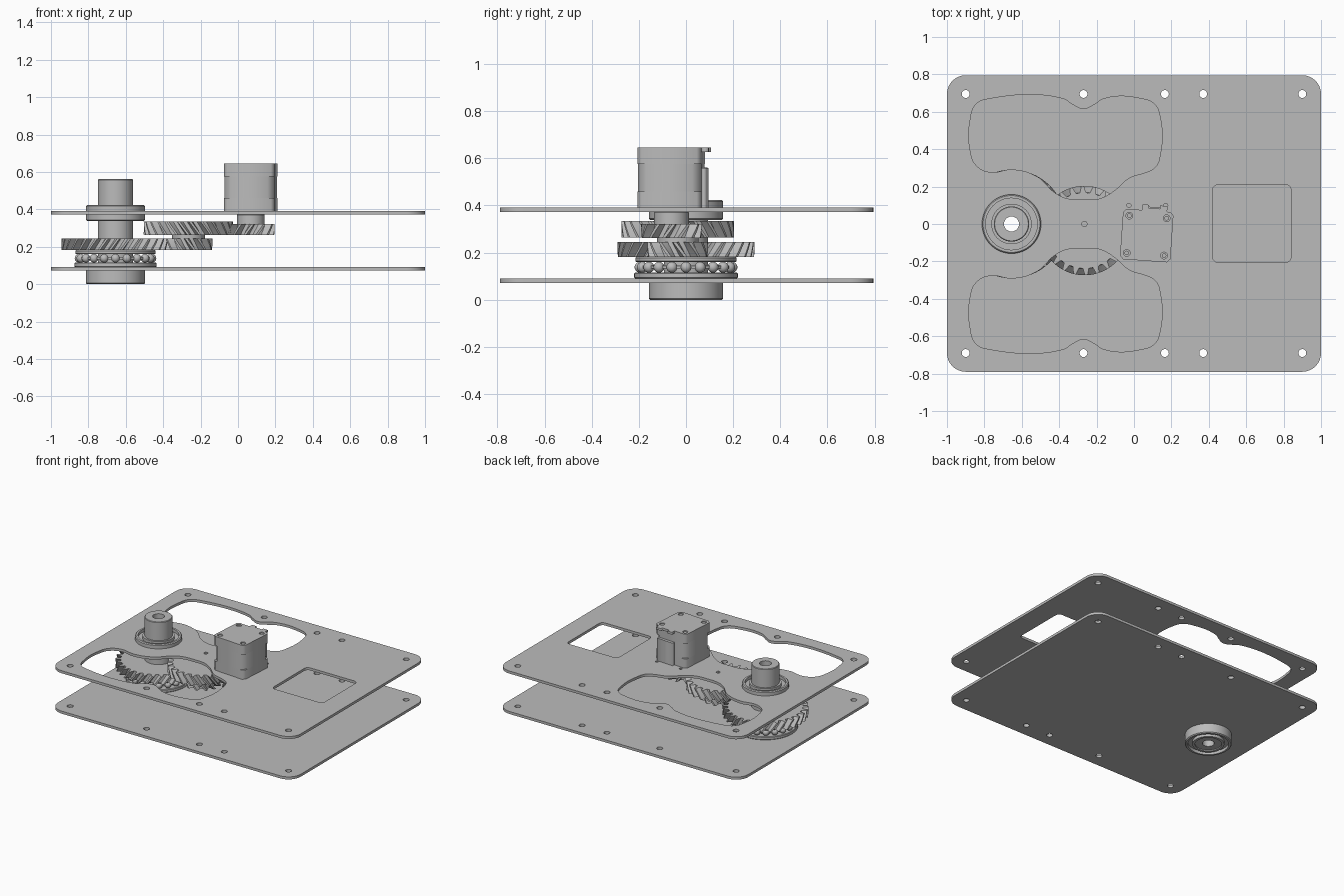
import bpy, bmesh, math
from math import cos, sin, pi, radians
from mathutils import Matrix

if "Cube" in bpy.data.objects:
    bpy.data.objects.remove(bpy.data.objects["Cube"])

grey = bpy.data.materials.new("machined grey")
grey.use_nodes = True
grey.diffuse_color = (0.5, 0.5, 0.5, 1)
grey.node_tree.nodes["Principled BSDF"].inputs["Base Color"].default_value = (0.5, 0.5, 0.5, 1)

OUT = (-0.655, 0.0)      # output axis
MID = (-0.265, -0.035)   # compound gear axis
MOT = (0.068, -0.062)    # motor axis
TILT = radians(-4)


def finish(name, mesh, loc=(0, 0, 0), rot=0.0, smooth=True):
    mesh.materials.clear()
    mesh.materials.append(grey)
    ob = bpy.data.objects.new(name, mesh)
    bpy.context.collection.objects.link(ob)
    ob.location = loc
    ob.rotation_euler.z = rot
    if smooth:
        bpy.ops.object.select_all(action='DESELECT')
        ob.select_set(True)
        bpy.context.view_layer.objects.active = ob
        bpy.ops.object.shade_smooth_by_angle(angle=radians(30))
    return ob


def from_bm(name, bm, **kw):
    bmesh.ops.recalc_face_normals(bm, faces=bm.faces)
    mesh = bpy.data.meshes.new(name)
    bm.to_mesh(mesh)
    bm.free()
    return finish(name, mesh, **kw)


def bridge(bm, loops, closed):
    pairs = list(zip(loops, loops[1:] + loops[:1])) if closed else list(zip(loops, loops[1:]))
    for a, b in pairs:
        for i in range(len(a)):
            j = (i + 1) % len(a)
            bm.faces.new((a[i], a[j], b[j], b[i]))


def lathe(name, profile, axis, seg=64):
    """Closed (radius, height) section turned about a vertical axis."""
    bm = bmesh.new()
    loops = [[bm.verts.new((r * cos(2 * pi * k / seg), r * sin(2 * pi * k / seg), z))
              for k in range(seg)] for r, z in profile]
    bridge(bm, loops, True)
    return from_bm(name, bm, loc=(*axis, 0))


def tube(name, r0, r1, z0, z1, axis, c=0.004):
    return lathe(name, [(r0, z0), (r1 - c, z0), (r1, z0 + c), (r1, z1 - c), (r1 - c, z1), (r0, z1)], axis)


def ring_pts(r, x=0, y=0, n=24):
    return [(x + r * cos(2 * pi * k / n), y + r * sin(2 * pi * k / n)) for k in range(n)]


def round_rect(x0, x1, y0, y1, r, n=8):
    pts = []
    corners = [(x1 - r, y1 - r), (x0 + r, y1 - r), (x0 + r, y0 + r), (x1 - r, y0 + r)]
    for q, (cx, cy) in enumerate(corners):
        pts += [(cx + r * cos((q + k / n) * pi / 2), cy + r * sin((q + k / n) * pi / 2))
                for k in range(n + 1)]
    return pts


def sheet(name, outlines, z0, z1, smooth_outlines=(), **kw):
    """Flat plate: first outline is the edge, the rest are openings."""
    cu = bpy.data.curves.new(name, 'CURVE')
    cu.dimensions = '2D'
    cu.fill_mode = 'BOTH'
    cu.extrude = (z1 - z0) / 2
    cu.resolution_u = 6
    for pts in outlines:
        s = cu.splines.new('POLY')
        s.points.add(len(pts) - 1)
        for p, (x, y) in zip(s.points, pts):
            p.co = (x, y, 0, 1)
        s.use_cyclic_u = True
    for pts in smooth_outlines:
        s = cu.splines.new('BEZIER')
        s.bezier_points.add(len(pts) - 1)
        for p, (x, y) in zip(s.bezier_points, pts):
            p.co = (x, y, 0)
            p.handle_left_type = p.handle_right_type = 'AUTO'
        s.use_cyclic_u = True
    tmp = bpy.data.objects.new(name + "_outline", cu)
    bpy.context.collection.objects.link(tmp)
    dg = bpy.context.evaluated_depsgraph_get()
    mesh = bpy.data.meshes.new_from_object(tmp.evaluated_get(dg))
    bpy.data.objects.remove(tmp)
    bm = bmesh.new()
    bm.from_mesh(mesh)
    bmesh.ops.remove_doubles(bm, verts=bm.verts, dist=1e-5)
    bmesh.ops.translate(bm, verts=bm.verts, vec=(0, 0, (z0 + z1) / 2))
    return from_bm(name, bm, **kw)


def gear(name, teeth, r, z0, z1, axis, hand, bore, phase=0.0, depth=0.037, layers=6):
    """Helical gear; hand gives the lean of the teeth."""
    bm = bmesh.new()
    section = [(-0.5, 1), (-0.29, 0.95), (-0.2, 0.5), (-0.11, 0), (0.11, 0), (0.2, 0.5), (0.29, 0.95)]
    pitch = 2 * pi / teeth

    def loop(z, turn, radius=None):
        return [bm.verts.new(((radius or r - depth * d) * cos(a), (radius or r - depth * d) * sin(a), z))
                for t in range(teeth) for f, d in section
                for a in [(t + f + phase) * pitch + turn]]
    lean = hand * (z1 - z0) * 0.75 / r
    loops = [loop(z0 + (z1 - z0) * k / layers, lean * k / layers) for k in range(layers + 1)]
    loops += [loop(z1, lean, bore), loop(z0, 0, bore)]
    bridge(bm, loops, True)
    return from_bm(name, bm, loc=(*axis, 0))


# Plates
bolts = [ring_pts(0.021, x, y) for x in (-0.9, -0.27, 0.165, 0.37, 0.9) for y in (-0.69, 0.695)]
edge = round_rect(-1, 1, -0.79, 0.795, 0.1)
seat = ring_pts(0.15, *OUT, n=48)
sheet("bottom_plate", [edge, seat] + bolts, 0.072, 0.091)

half = [(-0.875, 0.39), (-0.845, 0.315), (-0.77, 0.277), (-0.65, 0.292), (-0.52, 0.255), (-0.42, 0.165),
        (-0.36, 0.137), (-0.265, 0.13), (-0.18, 0.137), (-0.11, 0.175), (-0.02, 0.25), (0.06, 0.275),
        (0.115, 0.305), (0.14, 0.37), (0.14, 0.57), (0.11, 0.64), (0.04, 0.67), (-0.16, 0.67),
        (-0.21, 0.64), (-0.27, 0.615), (-0.33, 0.64), (-0.38, 0.67), (-0.77, 0.67), (-0.845, 0.64),
        (-0.875, 0.56)]
cutouts = [[(x, s * y) for x, y in half] for s in (1, -1)]
window = round_rect(0.42, 0.84, -0.205, 0.21, 0.03)
small = [ring_pts(0.011, x, 0.1, 12) for x in (-0.027, 0.17)] + [ring_pts(0.014, -0.265, 0, 12)]
sheet("top_plate", [edge, seat, window] + bolts + small, 0.373, 0.392, cutouts)


# Radial bearings
def bearing(name, z0, z1):
    d = 0.022
    lathe(name, [(0.09, z0), (0.108, z0), (0.108, z0 + d), (0.138, z0 + d), (0.138, z0), (0.152, z0),
                 (0.158, z0 + 0.006), (0.158, z1 - 0.006), (0.152, z1), (0.138, z1), (0.138, z1 - d),
                 (0.108, z1 - d), (0.108, z1), (0.09, z1)], OUT)


bearing("lower_bearing", 0.0, 0.085)
bearing("upper_bearing", 0.338, 0.423)

# Thrust bearing with its ball row
tube("thrust_washer_lower", 0.1, 0.22, 0.091, 0.116, OUT)
tube("thrust_washer_upper", 0.1, 0.215, 0.16, 0.182, OUT)
tube("ball_cage", 0.17, 0.2, 0.132, 0.145, OUT, 0.001)
bm = bmesh.new()
for k in range(20):
    a = 2 * pi * k / 20
    bmesh.ops.create_uvsphere(bm, u_segments=20, v_segments=12, radius=0.023,
                              matrix=Matrix.Translation((0.195 * cos(a), 0.195 * sin(a), 0.138)))
from_bm("thrust_balls", bm, loc=(*OUT, 0))

# Hollow output shaft
tube("output_shaft", 0.04, 0.094, 0.008, 0.562, OUT)

# Gear train
gear("output_gear", 30, 0.29, 0.182, 0.245, OUT, 1, 0.09)
gear("compound_small_gear", 12, 0.128, 0.182, 0.245, MID, -1, 0.02, 0.5)
gear("compound_large_gear", 24, 0.239, 0.264, 0.335, MID, -1, 0.02)
tube("compound_hub", 0.02, 0.088, 0.2, 0.3, MID)
gear("motor_pinion", 12, 0.128, 0.262, 0.322, MOT, 1, 0.02, 0.5)
tube("pinion_boss", 0.02, 0.074, 0.3, 0.374, MOT)


# Motor
def square(h, c):
    return [(h, -h + c), (h, h - c), (h - c, h), (-h + c, h),
            (-h, h - c), (-h, -h + c), (-h + c, -h), (h - c, -h)]


place = dict(loc=(*MOT, 0), rot=TILT, smooth=False)
H = 0.135
screws = [(sx * 0.1, sy * 0.1) for sx in (-1, 1) for sy in (-1, 1)]
sheet("motor_front_cap", [square(H, 0.018)], 0.392, 0.46, **place)
sheet("motor_core", [square(H, 0.037)], 0.46, 0.575, **place)
sheet("motor_rear_cap", [square(H, 0.018)], 0.575, 0.63, **place)
sheet("motor_rear_face", [square(H, 0.018)] + [ring_pts(0.018, *p) for p in screws], 0.63, 0.645, **place)
for i, p in enumerate(screws):
    sheet(f"motor_screw_{i + 1}", [ring_pts(0.012, *p)], 0.628, 0.64, **place)
tab = [(-0.035, H), (-0.035, 0.165), (0.0, 0.165), (0.0, 0.148), (0.06, 0.148),
       (0.06, 0.165), (0.1, 0.165), (0.1, H)]
sheet("motor_connector_tab", [tab], 0.628, 0.645, **place)
sheet("motor_connector", [[(-0.035, H), (-0.035, 0.155), (0.1, 0.155), (0.1, H)]], 0.392, 0.56, **place)
